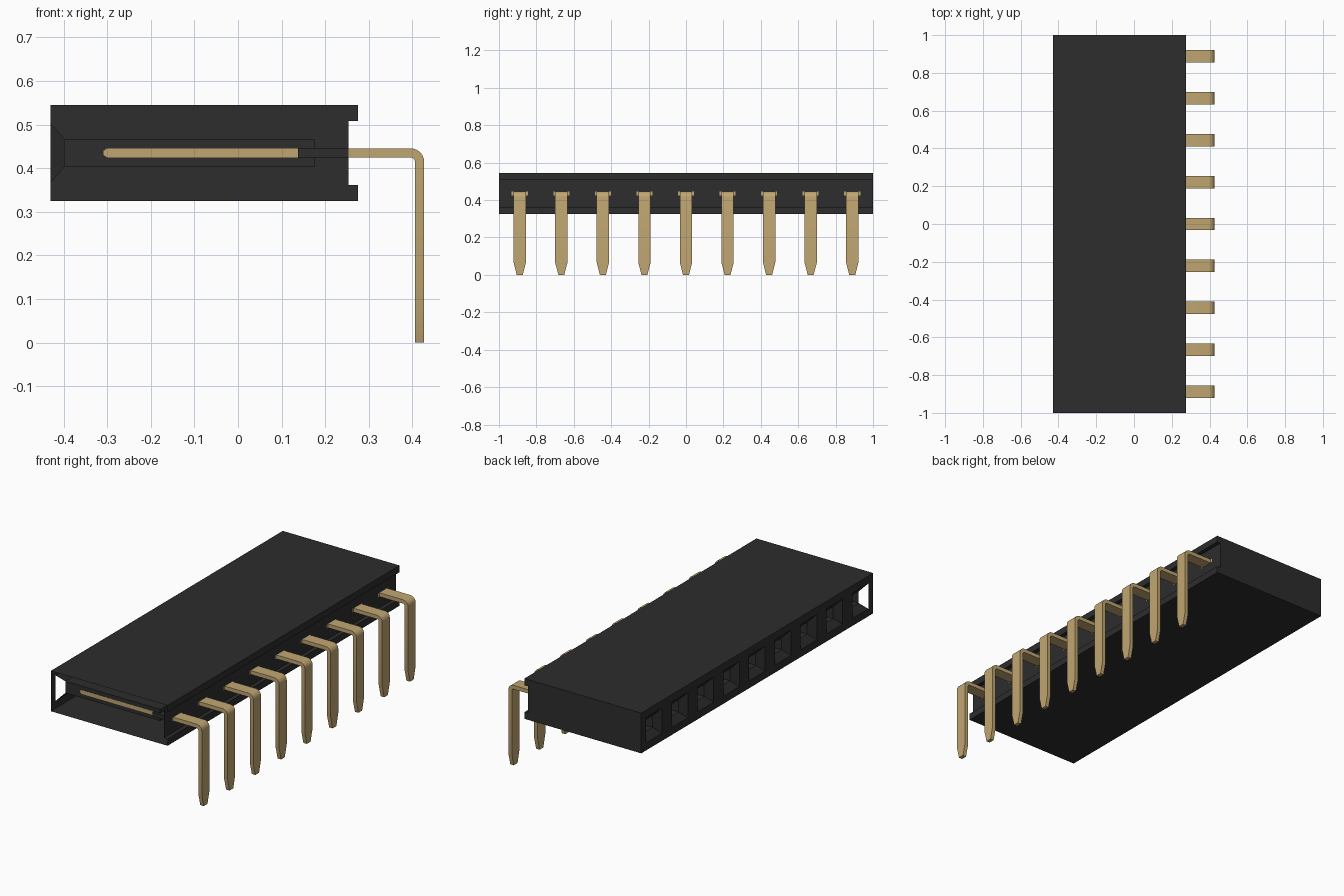
import bpy, bmesh, math
from mathutils import Vector

cube = bpy.data.objects.get("Cube")
if cube:
    bpy.data.objects.remove(cube, do_unlink=True)

PITCH = 2 / 9
ROWS = [(i - 4) * PITCH for i in range(9)]
ZC = 0.435  # height of the contact row


def material(name, rgb):
    m = bpy.data.materials.new(name)
    m.use_nodes = True
    m.diffuse_color = (*rgb, 1)
    m.node_tree.nodes["Principled BSDF"].inputs["Base Color"].default_value = (*rgb, 1)
    return m


BLACK = material("black plastic", (0.026, 0.026, 0.026))
GOLD = material("gold plating", (0.53, 0.38, 0.165))


def finish(name, bm, mat):
    bmesh.ops.recalc_face_normals(bm, faces=bm.faces)
    me = bpy.data.meshes.new(name)
    bm.to_mesh(me)
    bm.free()
    me.materials.append(mat)
    ob = bpy.data.objects.new(name, me)
    bpy.context.scene.collection.objects.link(ob)
    return ob


def loft(bm, rings):
    """Skin a closed solid through rings of equal point count."""
    loops = [[bm.verts.new(p) for p in ring] for ring in rings]
    n = len(loops[0])
    for a, b in zip(loops, loops[1:]):
        for i in range(n):
            j = (i + 1) % n
            bm.faces.new((a[i], a[j], b[j], b[i]))
    bm.faces.new(loops[0])
    bm.faces.new(loops[-1])


def section(x, y, z, hy, hz):
    """Rectangle facing along x."""
    return [(x, y + sy * hy, z + sz * hz)
            for sy, sz in ((-1, -1), (1, -1), (1, 1), (-1, 1))]


def bar(bm, x0, x1, y, hy, hz):
    loft(bm, [section(x0, y, ZC, hy, hz), section(x1, y, ZC, hy, hz)])


# Housing: extruded profile with a shallow channel along the pin side
profile = [(-0.43, 0.325), (0.275, 0.325), (0.275, 0.362), (0.253, 0.362),
           (0.253, 0.508), (0.275, 0.508), (0.275, 0.545), (-0.43, 0.545)]
bm = bmesh.new()
loft(bm, [[(x, y, z) for x, z in profile] for y in (-1, 1)])
housing = finish("housing", bm, BLACK)

# Funnel-mouthed sockets
bm = bmesh.new()
for y in ROWS:
    loft(bm, [section(x, y, ZC, h, h)
              for x, h in ((-0.46, 0.104), (-0.398, 0.032), (0.175, 0.032))])
cutter = finish("socket_cutter", bm, BLACK)
cutter.hide_render = True
mod = housing.modifiers.new("sockets", 'BOOLEAN')
mod.operation, mod.solver, mod.object = 'DIFFERENCE', 'EXACT', cutter
deps = bpy.context.evaluated_depsgraph_get()
cut = bpy.data.meshes.new_from_object(housing.evaluated_get(deps))
housing.modifiers.clear()
housing.data = cut
bpy.data.objects.remove(cutter, do_unlink=True)

# The front end of the housing is open, as is the outer slope of its funnel
bm = bmesh.new()
bm.from_mesh(cut)
bm.normal_update()
opened = []
for f in bm.faces:
    c = f.calc_center_median()
    end_cap = f.normal.y < -0.99 and c.y < -0.99
    slope = f.normal.y > 0.3 and c.y < -0.92 and c.x < -0.4
    if end_cap or slope:
        opened.append(f)
bmesh.ops.delete(bm, geom=opened, context='FACES')
bm.to_mesh(cut)
bm.free()

# Plastic sleeves holding the roots of the contacts
bm = bmesh.new()
for y in ROWS:
    bar(bm, 0.138, 0.2525, y, 0.046, 0.0115)
finish("contact_sleeves", bm, BLACK)


def pin_rings(y):
    """Bent leg: horizontal run, rounded elbow, tapered tip."""
    hw, ht, r = 0.033, 0.0105, 0.0205
    cx, cz = 0.4165 - r, ZC - r
    stations = [(0.25, ZC, 0, hw)]
    for k in range(7):
        a = math.radians(15 * k)
        stations.append((cx + r * math.sin(a), cz + r * math.cos(a), a, hw))
    stations += [(0.4165, 0.067, math.pi / 2, hw), (0.4165, 0, math.pi / 2, 0.016)]
    for x, z, a, w in stations:
        out = Vector((math.sin(a), 0, math.cos(a))) * ht
        mid = Vector((x, y, z))
        side = Vector((0, w, 0))
        yield [mid - side - out, mid + side - out, mid + side + out, mid - side + out]


for n, y in enumerate(ROWS, 1):
    # Bent solder leg
    bm = bmesh.new()
    loft(bm, list(pin_rings(y)))
    pin = finish(f"pin_{n}", bm, GOLD)
    bpy.ops.object.select_all(action='DESELECT')
    pin.select_set(True)
    bpy.context.view_layer.objects.active = pin
    bpy.ops.object.shade_smooth_by_angle(angle=math.radians(20))

    # Wide root and two spring leaves with narrowed tips
    bm = bmesh.new()
    bar(bm, 0.14, 0.254, y, 0.043, 0.01)
    for s in (-1, 1):
        yl = y + s * 0.0235
        loft(bm, [section(x, yl, ZC, 0.0095, h)
                  for x, h in ((-0.308, 0.005), (-0.3, 0.0105), (0.14, 0.0105))])
    finish(f"contact_{n}", bm, GOLD)
